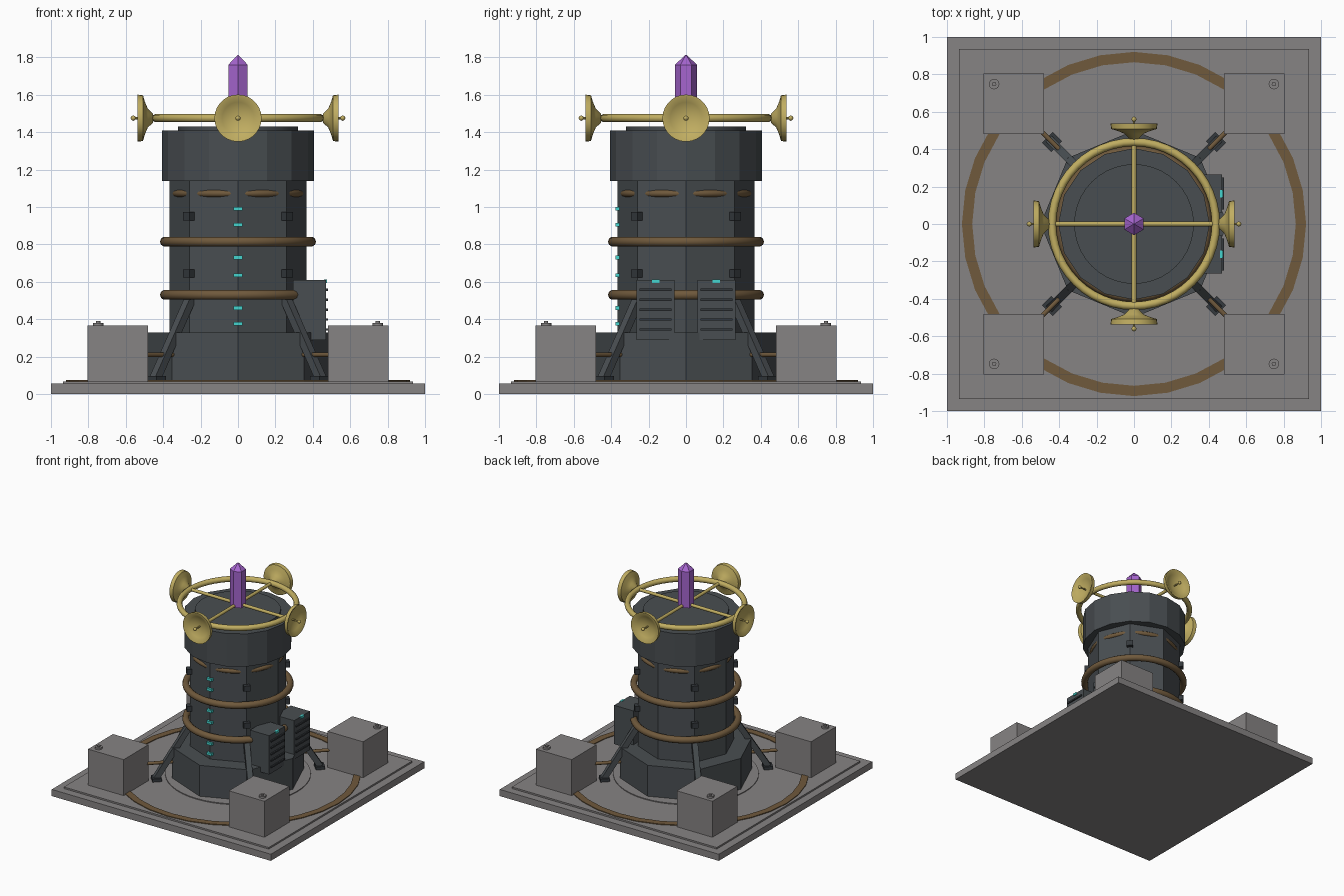
import bpy, bmesh, math
from mathutils import Matrix, Vector

if "Cube" in bpy.data.objects:
    bpy.data.objects.remove(bpy.data.objects["Cube"])

def mat(name, c):
    m = bpy.data.materials.new(name)
    m.diffuse_color = (*c, 1)
    m.use_nodes = True
    m.node_tree.nodes["Principled BSDF"].inputs["Base Color"].default_value = m.diffuse_color
    return m

STONE = mat("stone grey", (0.24, 0.228, 0.228))
STEEL = mat("dark steel", (0.066, 0.076, 0.083))
IRON = mat("black iron", (0.035, 0.041, 0.047))
BRASS = mat("brass", (0.53, 0.42, 0.12))
COPPER = mat("aged copper", (0.16, 0.10, 0.045))
TEAL = mat("teal glow", (0.06, 0.66, 0.62))
VIOLET = mat("violet crystal", (0.38, 0.13, 0.62))

def finish(name, bm, m, smooth=False):
    bmesh.ops.recalc_face_normals(bm, faces=bm.faces[:])
    me = bpy.data.meshes.new(name)
    bm.to_mesh(me)
    bm.free()
    ob = bpy.data.objects.new(name, me)
    bpy.context.collection.objects.link(ob)
    me.materials.append(m)
    if smooth:
        bpy.ops.object.select_all(action='DESELECT')
        ob.select_set(True)
        bpy.context.view_layer.objects.active = ob
        bpy.ops.object.shade_smooth_by_angle(angle=math.radians(40))
    return ob

def box(name, lo, hi, m, rot=None):
    """Axis-aligned box from lo to hi, optionally turned by a matrix about the origin."""
    bm = bmesh.new()
    lo, hi = Vector(lo), Vector(hi)
    M = Matrix.Translation((lo + hi) / 2) @ Matrix.Diagonal((*(hi - lo), 1))
    bmesh.ops.create_cube(bm, size=1, matrix=(rot or Matrix()) @ M)
    return finish(name, bm, m)

def lathe(name, prof, n, m, smooth=False, M=None, closed=False, start=0.0):
    """Revolve (radius, height) points around z; closed joins the profile's ends."""
    bm = bmesh.new()
    rings = []
    for r, z in prof:
        if r < 1e-6:
            rings.append([bm.verts.new((0, 0, z))] * n)
        else:
            rings.append([bm.verts.new((r * math.cos(start + 2 * math.pi * i / n),
                                        r * math.sin(start + 2 * math.pi * i / n), z))
                          for i in range(n)])
    pairs = list(zip(rings, rings[1:])) + ([(rings[-1], rings[0])] if closed else [])
    for a, b in pairs:
        for i in range(n):
            j = (i + 1) % n
            vs = list(dict.fromkeys((a[i], a[j], b[j], b[i])))
            if len(vs) > 2:
                bm.faces.new(vs)
    if M is not None:
        bm.transform(M)
    return finish(name, bm, m, smooth)

def drum(name, r, z0, z1, n, m, smooth=False, M=None):
    return lathe(name, [(0, z0), (r, z0), (r, z1), (0, z1)], n, m, smooth, M)

def torus(name, R, r, z, m, n=48, k=10):
    prof = [(R + r * math.cos(2 * math.pi * i / k), z + r * math.sin(2 * math.pi * i / k))
            for i in range(k)]
    return lathe(name, prof, n, m, True, closed=True)

def between(a, b):
    """Matrix taking the z axis from 0..length onto the segment a-b."""
    a, b = Vector(a), Vector(b)
    return Matrix.Translation(a) @ (b - a).to_track_quat('Z', 'Y').to_matrix().to_4x4()

def rod(name, a, b, r, m, n=10):
    return drum(name, r, 0, (Vector(b) - Vector(a)).length, n, m, True, between(a, b))

# Ground slab, raised floor, inlaid copper ring and central pad
box("ground_slab", (-1, -1, 0), (1, 1, 0.055), STONE)
box("floor_plate", (-0.935, -0.935, 0.05), (0.935, 0.935, 0.068), STONE)
lathe("floor_ring", [(0.865, 0.06), (0.92, 0.06), (0.92, 0.074), (0.865, 0.074)], 32, COPPER, closed=True)
drum("central_pad", 0.545, 0.06, 0.075, 48, STONE, True)

# Tower: plinth, shaft, head and cap
drum("tower_plinth", 0.5, 0.07, 0.33, 8, STEEL)
drum("tower_shaft", 0.365, 0.32, 1.15, 8, STEEL)
drum("tower_head", 0.405, 1.14, 1.41, 16, STEEL)
drum("tower_cap", 0.32, 1.40, 1.43, 40, STEEL, True)

# Copper hoops around the shaft, the top one half sunk in its faces
torus("lower_hoop", 0.39, 0.027, 0.53, COPPER)
torus("upper_hoop", 0.39, 0.027, 0.815, COPPER)
torus("sunk_hoop", 0.333, 0.019, 1.072, COPPER)

# Glowing marks up the front edge
for z in (0.375, 0.46, 0.635, 0.73, 0.905, 0.99):
    box("front_light", (-0.024, -0.378, z - 0.01), (0.024, -0.35, z + 0.01), TEAL)

# Parts on the four diagonals
for q in range(4):
    R = Matrix.Rotation(math.pi / 4 + q * math.pi / 2, 4, 'Z')
    for z in (0.645, 0.95):
        box("shaft_clip", (0.345, -0.025, z - 0.022), (0.392, 0.025, z + 0.022), IRON, R)
    # sloping brace and its foot
    top, foot = Vector((0.36, 0, 0.51)), Vector((0.625, 0, 0.085))
    slope = R @ between(top, foot)
    box("brace", (-0.022, -0.022, 0), (0.022, 0.022, (foot - top).length), STEEL, slope)
    box("brace_foot", (0.585, -0.04, 0.07), (0.655, 0.04, 0.095), IRON, R)
    # pipe from plinth to corner block
    rod("feed_pipe", R @ Vector((0.46, 0, 0.21)), R @ Vector((0.72, 0, 0.21)), 0.013, COPPER)

# Corner blocks with knobs
for sx in (-1, 1):
    for sy in (-1, 1):
        a, b = sorted((sx * 0.48, sx * 0.805)), sorted((sy * 0.48, sy * 0.805))
        box("corner_block", (a[0], b[0], 0.06), (a[1], b[1], 0.365), STONE)
        M = Matrix.Translation((sx * 0.748, sy * 0.748, 0))
        drum("block_knob", 0.028, 0.36, 0.38, 16, STONE, True, M)
        drum("knob_pin", 0.012, 0.375, 0.39, 10, STONE, True, M)

# Louvred cabinets on the right side
for s in (-1, 1):
    y = s * 0.163
    box("cabinet", (0.295, y - 0.102, 0.29), (0.47, y + 0.102, 0.61), STEEL)
    for i in range(5):
        z = 0.345 + i * 0.053
        box("cabinet_slat", (0.46, y - 0.085, z - 0.006), (0.481, y + 0.085, z + 0.006), IRON)
    box("cabinet_light", (0.46, y - 0.02, 0.594), (0.477, y + 0.02, 0.613), TEAL)

# Brass crown: ring, spokes and four outward dishes
Z = 1.475
torus("crown_ring", 0.438, 0.022, Z, BRASS)
rod("crown_spoke", (-0.44, 0, Z), (0.44, 0, Z), 0.013, BRASS)
rod("crown_spoke", (0, -0.44, Z), (0, 0.44, Z), 0.013, BRASS)
dish = [(0, 0.45), (0.025, 0.455), (0.05, 0.482), (0.085, 0.497), (0.122, 0.508), (0.126, 0.538),
        (0.118, 0.538), (0.085, 0.516), (0.045, 0.502), (0, 0.496)]
for q in range(4):
    M = (Matrix.Translation((0, 0, Z)) @ Matrix.Rotation(q * math.pi / 2, 4, 'Z')
         @ Matrix.Rotation(math.pi / 2, 4, 'Y'))
    lathe("dish", dish, 28, BRASS, True, M)
    drum("dish_feed", 0.006, 0.49, 0.56, 8, BRASS, True, M)
    ball = [(0.014 * math.sin(math.pi * i / 6), 0.56 - 0.014 * math.cos(math.pi * i / 6)) for i in range(7)]
    lathe("feed_tip", ball, 10, BRASS, True, M)

# Crystal at the centre
lathe("crystal", [(0, 1.46), (0.06, 1.46), (0.06, 1.76), (0, 1.815)], 6, VIOLET, start=math.pi / 2)
